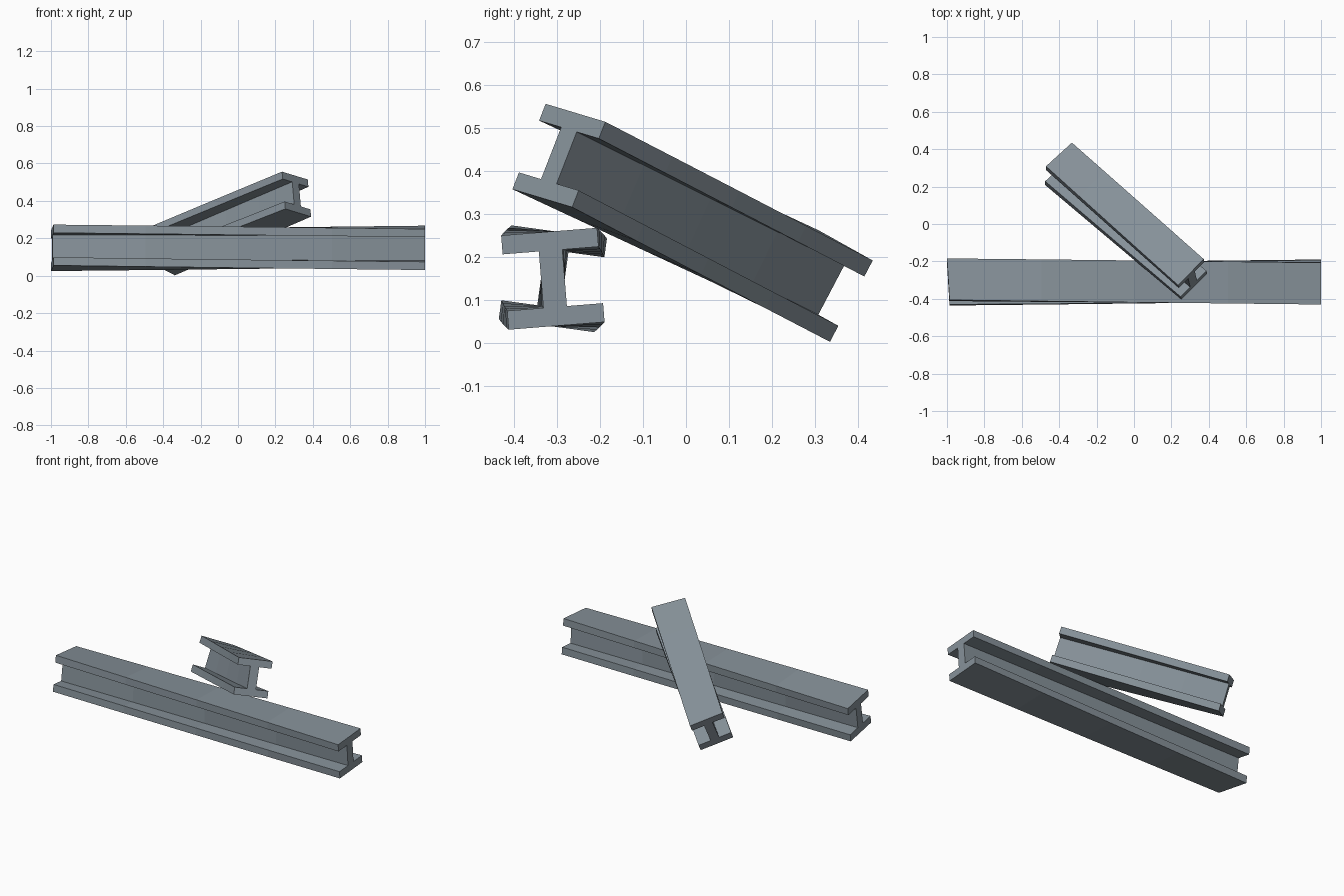
import bpy
import bmesh
from mathutils import Vector

cube = bpy.data.objects.get("Cube")
if cube:
    bpy.data.objects.remove(cube, do_unlink=True)

# Bare steel
steel = bpy.data.materials.new("blue_grey_steel")
steel.use_nodes = True
colour = (0.24, 0.285, 0.32, 1)
steel.diffuse_color = colour
steel.node_tree.nodes["Principled BSDF"].inputs["Base Color"].default_value = colour


def i_profile(width, height, flange, web):
    """Outline of an I section, as (side, up) pairs."""
    w, h, t, f = width / 2, height / 2, web / 2, height / 2 - flange
    half = [(w, -h), (w, -f), (t, -f), (t, f), (w, f), (w, h)]
    return half + [(-s, u) for s, u in reversed(half)]


def beam(name, start, end, up_start, up_end, profile, skew=0.0, segments=4):
    """Sweep the profile from start to end, twisting between two up directions."""
    start, end = Vector(start), Vector(end)
    up_start, up_end = Vector(up_start), Vector(up_end)
    axis = (end - start).normalized()
    bm = bmesh.new()
    rings = []
    for i in range(segments + 1):
        t = i / segments
        side = up_start.lerp(up_end, t).cross(axis).normalized()
        up = axis.cross(side)
        centre = start.lerp(end, t)
        slant = skew * (1 - t) if i == 0 else 0
        rings.append([bm.verts.new(centre + side * s + up * u + axis * s * slant)
                      for s, u in profile])
    n = len(profile)
    for a, b in zip(rings, rings[1:]):
        for j in range(n):
            k = (j + 1) % n
            bm.faces.new((a[j], a[k], b[k], b[j]))
    # End caps: two flanges and the web between them
    for ring in (rings[0], rings[-1]):
        for ids in ((0, 1, 2, 9, 10, 11), (2, 3, 8, 9), (3, 4, 5, 6, 7, 8)):
            bm.faces.new([ring[j] for j in ids])
    bmesh.ops.recalc_face_normals(bm, faces=bm.faces)
    mesh = bpy.data.meshes.new(name)
    bm.to_mesh(mesh)
    bm.free()
    mesh.materials.append(steel)
    obj = bpy.data.objects.new(name, mesh)
    bpy.context.collection.objects.link(obj)
    return obj


# Long beam lying on the ground, slightly twisted
beam("long_beam", (-0.993, -0.31, 0.149), (1, -0.31, 0.149),
     (0, 0.136, 0.99), (0, -0.08, 1),
     i_profile(0.224, 0.22, 0.044, 0.055), skew=-0.06)

# Short beam leaning over the long one
beam("leaning_beam", (-0.404, 0.322, 0.132), (0.313, -0.296, 0.436),
     (0.005, 0.1, 0.189), (-0.015, 0.075, 0.2),
     i_profile(0.2, 0.214, 0.042, 0.052))
